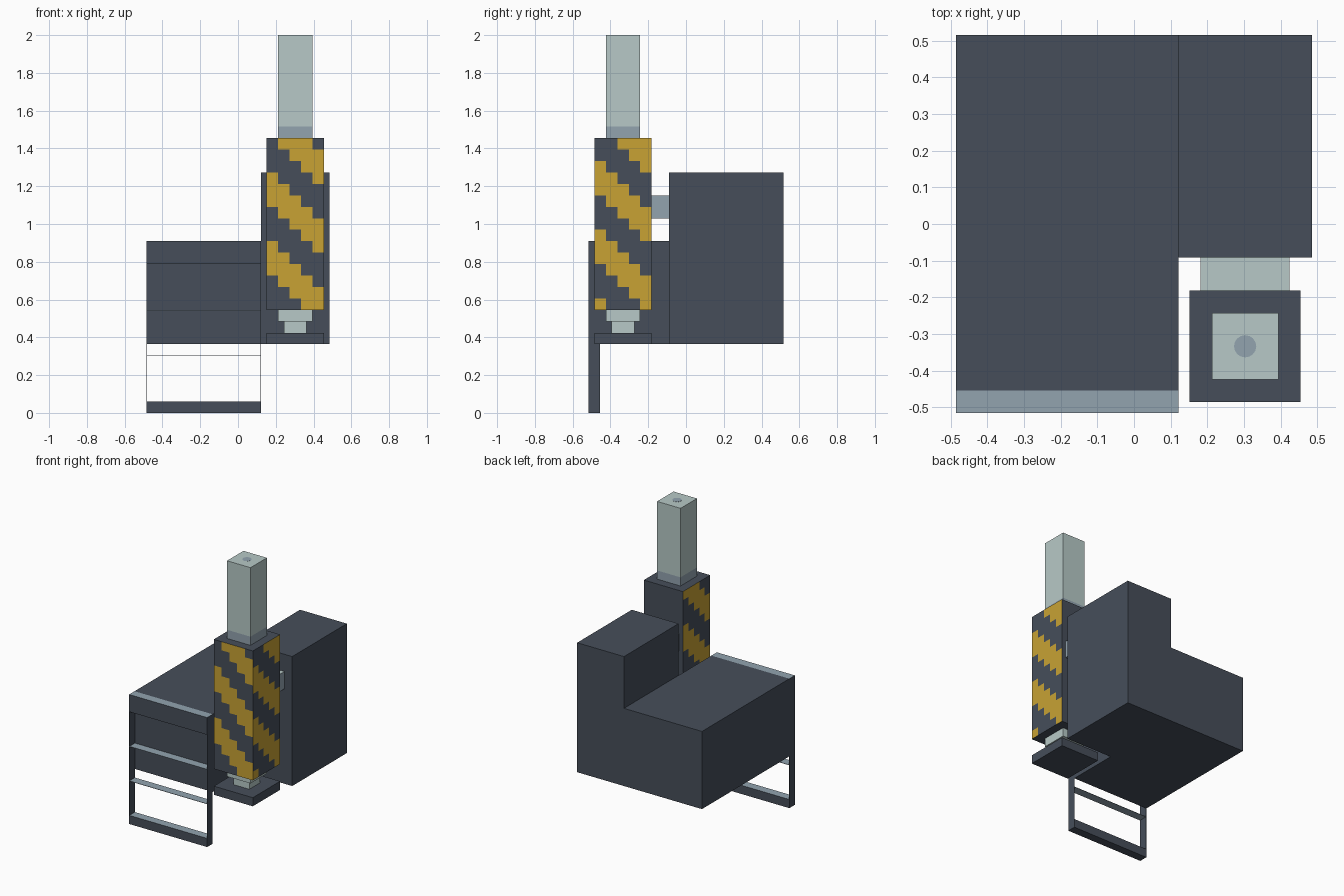
import bpy, bmesh, math
from mathutils import Vector

U = 2 / 33  # one modelling unit

cube = bpy.data.objects.get("Cube")
if cube:
    bpy.data.objects.remove(cube, do_unlink=True)


def material(name, rgb):
    m = bpy.data.materials.new(name)
    m.use_nodes = True
    m.diffuse_color = (*rgb, 1)
    m.node_tree.nodes["Principled BSDF"].inputs["Base Color"].default_value = (*rgb, 1)
    return m


DARK = material("dark_slate", (0.061, 0.076, 0.102))
PALE = material("pale_steel", (0.474, 0.584, 0.571))
BLUE = material("blue_grey", (0.287, 0.366, 0.429))
YELLOW = material("hazard_yellow", (0.578, 0.361, 0.034))


def box(name, lo, hi, mats, rule=None, cuts=()):
    """Box between two corners in units; cuts lists the axes sliced every unit."""
    lo, hi = Vector(lo), Vector(hi)
    size = hi - lo
    bm = bmesh.new()
    bmesh.ops.create_cube(bm, size=1)
    for v in bm.verts:
        v.co = Vector(a + (c + 0.5) * s for a, c, s in zip(lo, v.co, size))
    for axis in cuts:
        normal = Vector((0, 0, 0))
        normal[axis] = 1
        for step in range(1, round(size[axis])):
            geom = bm.verts[:] + bm.edges[:] + bm.faces[:]
            bmesh.ops.bisect_plane(bm, geom=geom, plane_co=lo + normal * step, plane_no=normal)
    bm.normal_update()
    if rule:
        for f in bm.faces:
            f.material_index = int(rule(f.calc_center_median(), f.normal))
    bmesh.ops.scale(bm, vec=(U, U, U), verts=bm.verts)
    mesh = bpy.data.meshes.new(name)
    bm.to_mesh(mesh)
    bm.free()
    for m in mats:
        mesh.materials.append(m)
    obj = bpy.data.objects.new(name, mesh)
    bpy.context.collection.objects.link(obj)
    return obj


def facing_up(center, normal):
    return normal.z > 0.5


def hazard_stripe(c, n):
    """Diagonal steps wrapping round the front and both sides."""
    if abs(n.z) > 0.5 or n.y > 0.5:
        return False
    if n.y < -0.5:
        column = math.floor(c.x - 2.5)
    elif n.x > 0.5:
        column = 5 + math.floor(c.y + 8)
    else:
        column = -1 - math.floor(c.y + 8)
    return (c.z - 18 + column) % 6 < 3


# Main housing
box("low_housing", (-8, -7.5, 6), (2, 8.5, 15), [DARK])
box("tall_housing", (2, -1.5, 6), (8, 8.5, 21), [DARK])

# Ladder on the front
box("ladder_top_bar", (-8, -8.5, 13), (2, -7.5, 15), [DARK, BLUE], facing_up)
box("ladder_bottom_bar", (-8, -8.5, 0), (2, -7.5, 1), [DARK, BLUE], facing_up)
T = 0.04
for side, x in (("right", -8), ("left", 2 - T)):
    box(side + "_ladder_rail", (x, -8.5, 1), (x + T, -7.5, 13), [DARK])
for i, z in enumerate((5, 9)):
    box(f"ladder_rung_{i + 1}", (-8 + T, -8.5, z - T), (2 - T, -7.5, z), [BLUE])

# Striped column and its bracket
box("striped_column", (2.5, -8, 9), (7.5, -3, 24), [DARK, YELLOW], hazard_stripe, (0, 1, 2))
box("column_bracket", (3, -3, 17), (7, -1.5, 19), [BLUE, PALE], facing_up)

# Ram above the column
box("ram_collar", (3.5, -7, 24), (6.5, -4, 25), [BLUE])
box("ram", (3.5, -7, 25), (6.5, -4, 33), [PALE])
bpy.ops.mesh.primitive_cylinder_add(vertices=16, radius=0.5 * U, depth=0.002,
                                    location=(5 * U, -5.5 * U, 2.0))
spot = bpy.context.object
spot.name = "ram_centre_spot"
spot.data.materials.append(BLUE)

# Press head and plate under the column
box("press_shank", (3.5, -7, 8), (6.5, -4, 9), [PALE])
box("press_tip", (4, -6.5, 7), (6, -4.5, 8), [PALE])
box("press_plate", (2.5, -8, 6), (7.5, -3, 7), [DARK])
